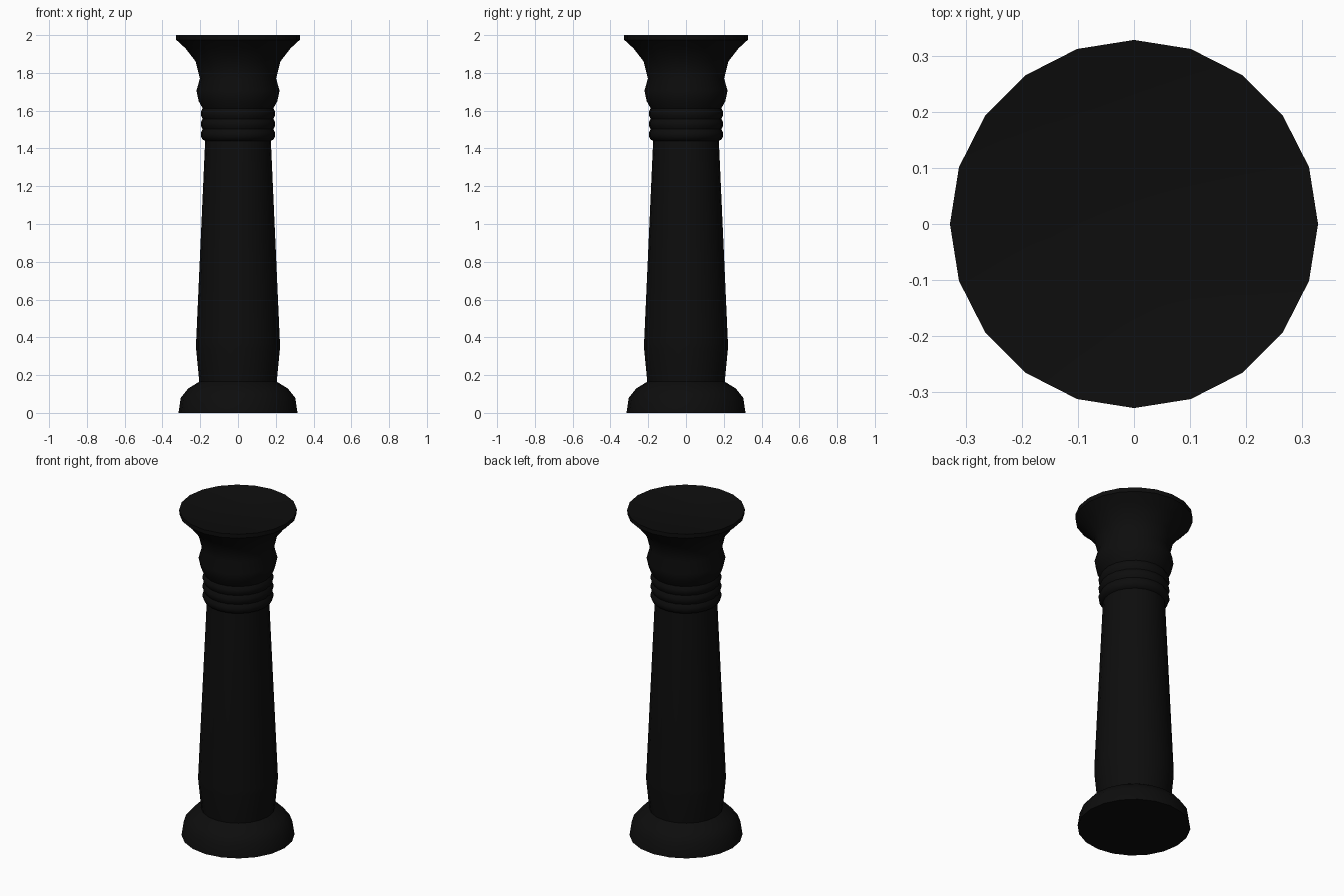
import bpy, bmesh, math

if "Cube" in bpy.data.objects:
    bpy.data.objects.remove(bpy.data.objects["Cube"])

SIDES = 20
stone = bpy.data.materials.new("black stone")
stone.diffuse_color = (0.004, 0.004, 0.004, 1)
stone.use_nodes = True
stone.node_tree.nodes["Principled BSDF"].inputs["Base Color"].default_value = stone.diffuse_color


def lathe(name, profile):
    """Revolve (radius, z) points around z; radius 0 makes a centre point."""
    bm = bmesh.new()
    rings = []
    for r, z in profile:
        if r == 0:
            rings.append([bm.verts.new((0, 0, z))] * SIDES)
        else:
            rings.append([bm.verts.new((r * math.cos(2 * math.pi * i / SIDES),
                                        r * math.sin(2 * math.pi * i / SIDES), z))
                          for i in range(SIDES)])
    for a, b in zip(rings, rings[1:]):
        for i in range(SIDES):
            j = (i + 1) % SIDES
            quad = list(dict.fromkeys((a[i], a[j], b[j], b[i])))
            bm.faces.new(quad)
    mesh = bpy.data.meshes.new(name)
    bm.to_mesh(mesh)
    bm.free()
    mesh.materials.append(stone)
    obj = bpy.data.objects.new(name, mesh)
    bpy.context.collection.objects.link(obj)
    bpy.ops.object.select_all(action='DESELECT')
    obj.select_set(True)
    bpy.context.view_layer.objects.active = obj
    bpy.ops.object.shade_smooth_by_angle(angle=math.radians(40))
    return obj


# Rounded foot
lathe("base", [(0, 0), (0.315, 0), (0.303, 0.08), (0.263, 0.13), (0.205, 0.165)])

# Tapered shaft with a slight swelling low down
lathe("shaft", [(0.205, 0.165), (0.222, 0.34), (0.222, 0.37), (0.174, 1.44)])

# Three stacked neck bands
bands = [(0.174, 1.44)]
for k in range(3):
    z = 1.447 + k * 0.055
    bands += [(0.187, z), (0.197, z + 0.018), (0.197, z + 0.036), (0.187, z + 0.055)]
    if k < 2:
        bands.pop()
lathe("neck_bands", bands)

# Bulging collar, flared bell and shallow dished top
lathe("capital", [(0.187, 1.612), (0.208, 1.65), (0.22, 1.705), (0.202, 1.77),
                  (0.224, 1.86), (0.278, 1.93), (0.327, 1.975), (0.328, 2.0),
                  (0.152, 1.97), (0, 1.97)])
